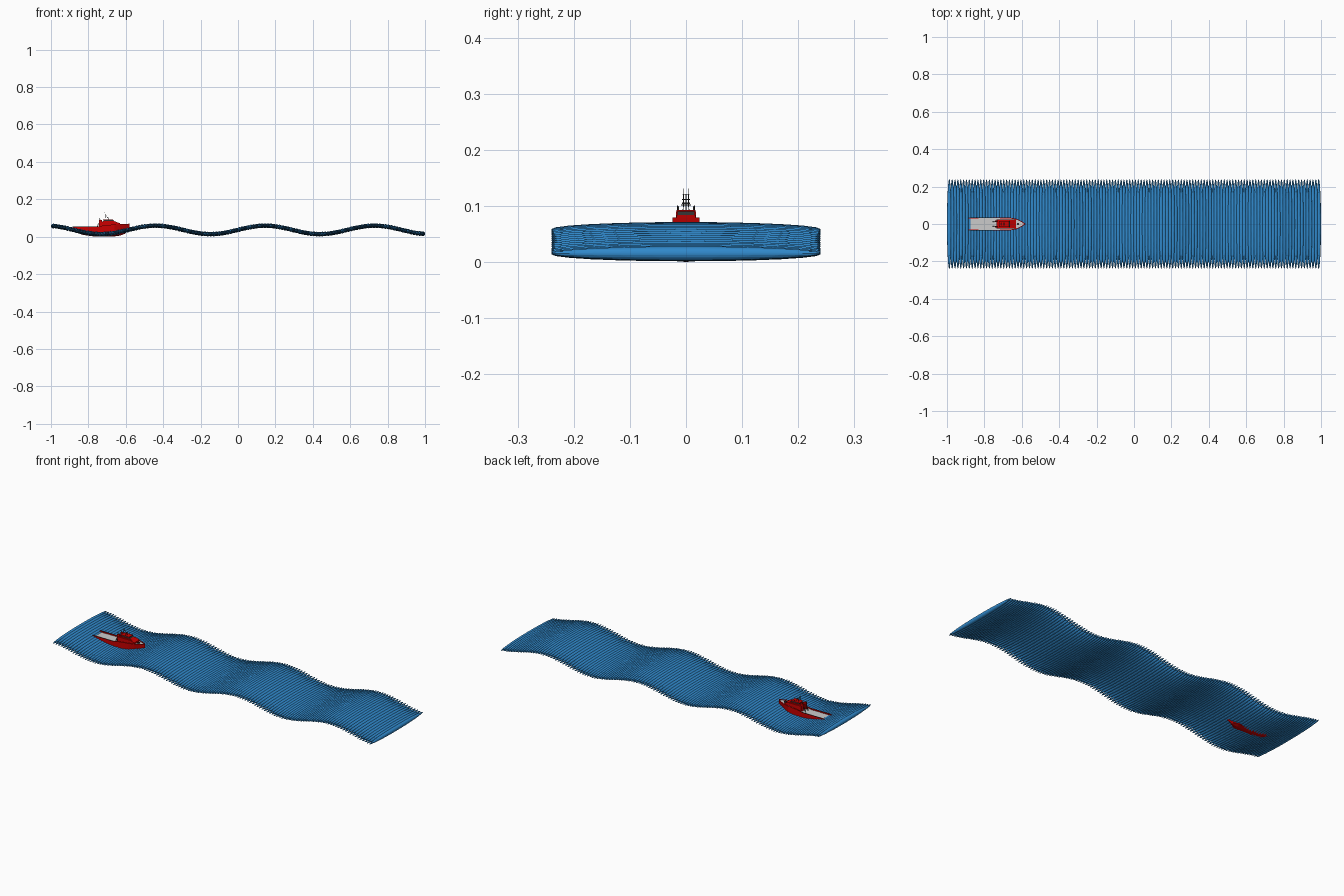
import bpy, bmesh, math
from mathutils import Matrix, Vector

if "Cube" in bpy.data.objects:
    bpy.data.objects.remove(bpy.data.objects["Cube"])


def mat(name, col):
    m = bpy.data.materials.new(name)
    m.diffuse_color = (*col, 1)
    m.use_nodes = True
    m.node_tree.nodes["Principled BSDF"].inputs["Base Color"].default_value = m.diffuse_color
    return m


BLUE = mat("water_blue", (0.03, 0.25, 0.6))
RED = mat("hull_red", (0.6, 0.0, 0.0))
DARK = mat("dark", (0.03, 0.03, 0.03))
GREY = mat("deck_grey", (0.6, 0.6, 0.6))


def link(me, name, m):
    ob = bpy.data.objects.new(name, me)
    bpy.context.collection.objects.link(ob)
    me.materials.append(m)
    return ob


def finish(bm, name, m):
    bmesh.ops.recalc_face_normals(bm, faces=bm.faces)
    me = bpy.data.meshes.new(name)
    bm.to_mesh(me)
    bm.free()
    return link(me, name, m)


def box(name, x0, x1, hw, z0, z1, m, yc=0.0):
    bm = bmesh.new()
    bmesh.ops.create_cube(bm, size=1, matrix=Matrix.Translation(((x0 + x1) / 2, yc, (z0 + z1) / 2))
                          @ Matrix.Diagonal((x1 - x0, 2 * hw, z1 - z0, 1)))
    return finish(bm, name, m)


def prism(name, profile, hw, m):
    """Extrude an x-z side profile across the beam."""
    bm = bmesh.new()
    a = [bm.verts.new((x, -hw, z)) for x, z in profile]
    b = [bm.verts.new((x, hw, z)) for x, z in profile]
    n = len(a)
    bm.faces.new(a)
    bm.faces.new(b[::-1])
    for i in range(n):
        bm.faces.new((a[i], a[(i + 1) % n], b[(i + 1) % n], b[i]))
    return finish(bm, name, m)


def rod(name, p, q, r, m, r2=None):
    p, q = Vector(p), Vector(q)
    d = q - p
    bm = bmesh.new()
    bmesh.ops.create_cone(bm, cap_ends=True, segments=8, radius1=r, radius2=r if r2 is None else r2,
                          depth=d.length, matrix=Matrix.Translation((p + q) / 2)
                          @ d.to_track_quat('Z', 'Y').to_matrix().to_4x4())
    return finish(bm, name, m)


# sea: a row of long thin ellipsoids following a cosine wave, copied from one template
R, N = 0.0125, 130
bm = bmesh.new()
bmesh.ops.create_uvsphere(bm, u_segments=24, v_segments=12, radius=1)
base = [(v.co.x * R, v.co.y * 0.24, v.co.z * R) for v in bm.verts]
bm.verts.index_update()
polys = [[v.index for v in f.verts] for f in bm.faces]
bm.free()
verts, faces = [], []
for i in range(N):
    cx = -1 + R + i * (2 - 2 * R) / (N - 1)
    cz = 0.0365 + 0.0225 * math.cos(math.tau * (cx + 0.44) / 0.585)
    off = len(verts)
    verts += [(x + cx, y, z + cz) for x, y, z in base]
    faces += [[k + off for k in p] for p in polys]
sea = bpy.data.meshes.new("sea_waves")
sea.from_pydata(verts, [], faces)
link(sea, "sea_waves", BLUE)

# hull: stations of x, half beam, rail height, deck height, keel height
ST = [(-0.885, 0.033, 0.052, 0.046, 0.030), (-0.83, 0.035, 0.052, 0.046, 0.010),
      (-0.76, 0.035, 0.053, 0.046, 0.0), (-0.72, 0.035, 0.060, 0.054, 0.0),
      (-0.66, 0.034, 0.066, 0.062, 0.002), (-0.63, 0.028, 0.067, 0.063, 0.006),
      (-0.605, 0.017, 0.068, 0.064, 0.016), (-0.59, 0.008, 0.069, 0.065, 0.030),
      (-0.58, 0.001, 0.070, 0.066, 0.046)]
bm = bmesh.new()
rings = []
for i, (x, w, top, dk, k) in enumerate(ST):
    wi = max(w - 0.004, 0.0004)
    bilge = 0.7 if i < 5 else 0.3
    half = [(w * bilge, k + 0.004), (w * (0.97 if i < 5 else 0.7), k + 0.4 * (top - k)),
            (w, top), (wi, top), (wi, dk)]
    ring = [(0, k)] + half + [(-y, z) for y, z in half[::-1]]
    rings.append([bm.verts.new((x, y, z)) for y, z in ring])
for a, b in zip(rings, rings[1:]):
    for j in range(len(a)):
        n = (j + 1) % len(a)
        bm.faces.new((a[j], a[n], b[n], b[j]))
bm.faces.new(rings[0])
bm.faces.new(rings[-1][::-1])
finish(bm, "hull", RED)

# deck plate
bm = bmesh.new()
prev = None
for x, w, top, dk, k in ST[:-1]:
    cur = [bm.verts.new((x, s * (w - 0.0042), dk + 0.001)) for s in (-1, 1)]
    if prev:
        bm.faces.new((prev[0], cur[0], cur[1], prev[1]))
    prev = cur
finish(bm, "deck", GREY)

# dark rail caps along the work deck
for s in (-1, 1):
    box("deck_rail", -0.885, -0.75, 0.001, 0.052, 0.054, DARK, s * 0.034)

# superstructure
prism("deckhouse", [(-0.735, 0.05), (-0.63, 0.06), (-0.632, 0.072), (-0.655, 0.080), (-0.735, 0.080)], 0.024, RED)
prism("bridge", [(-0.725, 0.079), (-0.65, 0.079), (-0.663, 0.084), (-0.725, 0.084)], 0.017, RED)
prism("bridge_windows", [(-0.718, 0.084), (-0.663, 0.084), (-0.668, 0.090), (-0.718, 0.090)], 0.0155, DARK)
box("bridge_roof", -0.722, -0.668, 0.017, 0.090, 0.093, RED)
box("foredeck_winch", -0.625, -0.615, 0.006, 0.064, 0.069, DARK)

# funnels, masts and antennas
for s in (-1, 1):
    box("funnel", -0.742, -0.728, 0.004, 0.05, 0.090, RED, s * 0.014)
    rod("exhaust", (-0.737, s * 0.014, 0.09), (-0.741, s * 0.014, 0.099), 0.0018, DARK)
    rod("mast_leg", (-0.708, s * 0.005, 0.092), (-0.712, s * 0.004, 0.131), 0.0009, DARK, 0.0006)
    rod("antenna", (-0.69, s * 0.015, 0.092), (-0.69, s * 0.015, 0.101), 0.0008, DARK)
    rod("deck_crane", (-0.755, s * 0.012, 0.046), (-0.745, s * 0.012, 0.072), 0.002, DARK)
for z, h in ((0.102, 0.009), (0.112, 0.007), (0.121, 0.006)):
    rod("mast_crossbar", (-0.71, -h, z), (-0.71, h, z), 0.0008, DARK)
rod("mast_stay", (-0.69, 0, 0.092), (-0.71, 0, 0.121), 0.0008, DARK)
box("radar", -0.698, -0.692, 0.007, 0.104, 0.106, DARK)
